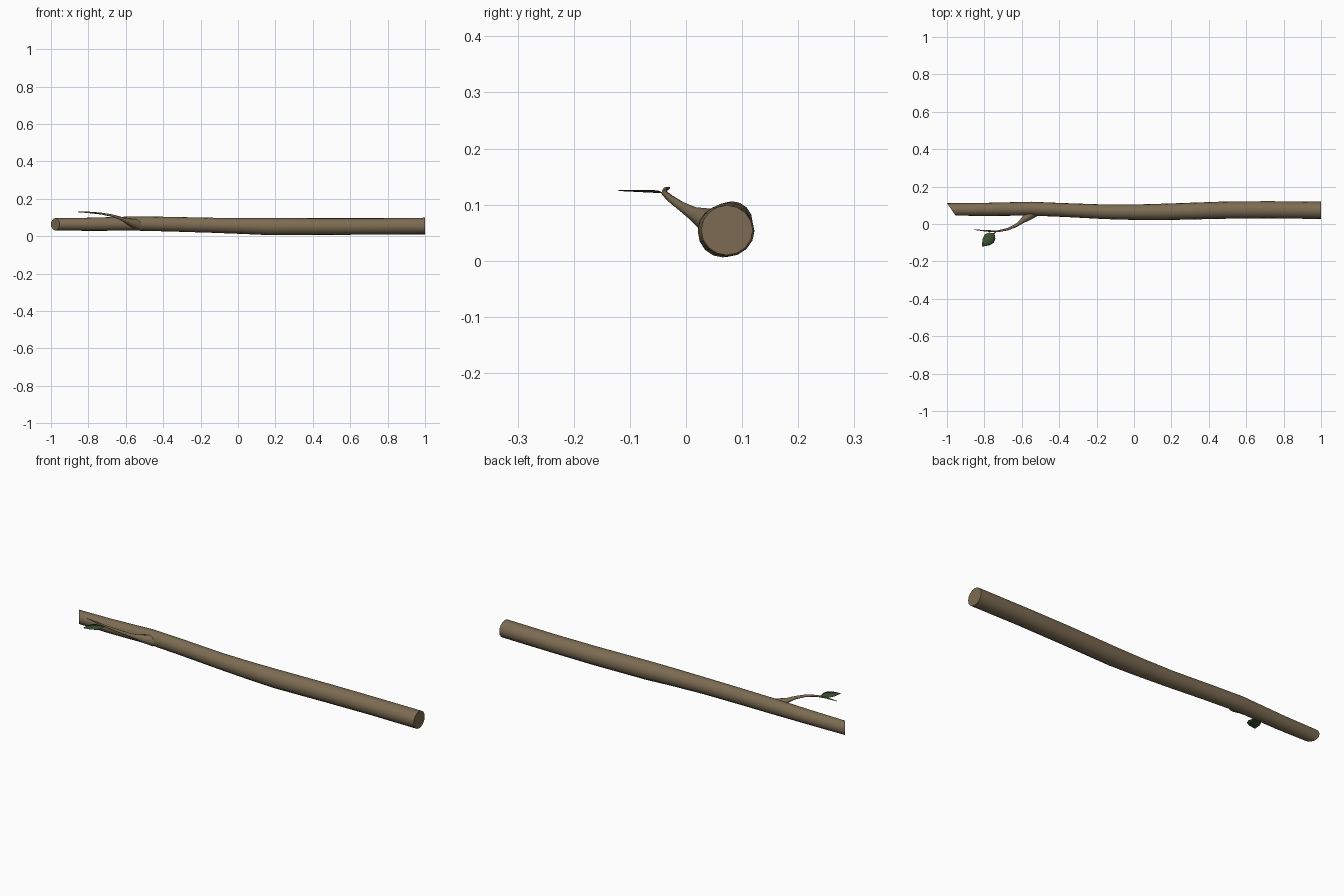
import bpy, bmesh, math
from mathutils import Vector

if "Cube" in bpy.data.objects:
    bpy.data.objects.remove(bpy.data.objects["Cube"])


def material(name, rgb):
    m = bpy.data.materials.new(name)
    m.diffuse_color = (*rgb, 1)
    m.use_nodes = True
    m.node_tree.nodes["Principled BSDF"].inputs["Base Color"].default_value = m.diffuse_color
    return m


bark = material("brown bark", (0.20, 0.148, 0.085))
green = material("dark leaf green", (0.045, 0.085, 0.027))


def finish(bm, name, mat, angle=50):
    bmesh.ops.recalc_face_normals(bm, faces=bm.faces)
    me = bpy.data.meshes.new(name)
    bm.to_mesh(me)
    bm.free()
    ob = bpy.data.objects.new(name, me)
    bpy.context.collection.objects.link(ob)
    me.materials.append(mat)
    bpy.context.view_layer.objects.active = ob
    ob.select_set(True)
    bpy.ops.object.shade_smooth_by_angle(angle=math.radians(angle))
    ob.select_set(False)
    return ob


def skin(bm, rings):
    """Join successive vertex rings and cap both ends."""
    loops = [[bm.verts.new(p) for p in r] for r in rings]
    n = len(loops[0])
    for a, b in zip(loops, loops[1:]):
        for i in range(n):
            j = (i + 1) % n
            bm.faces.new((a[i], a[j], b[j], b[i]))
    bm.faces.new(loops[0])
    bm.faces.new(loops[-1])


# Main log: x, centre y, centre z, half width, half height
log = [(-1.00, .078, .064, .033, .033), (-.80, .078, .064, .035, .035),
       (-.55, .082, .068, .037, .038), (-.38, .075, .065, .037, .039),
       (-.15, .065, .059, .039, .040), (.03, .063, .055, .042, .043),
       (.17, .065, .052, .044, .046), (.48, .074, .052, .046, .045),
       (.72, .076, .053, .046, .044), (1.00, .073, .0545, .046, .0445)]
rings = []
for k, (x, cy, cz, ry, rz) in enumerate(log):
    ring = []
    for i in range(16):
        a = math.tau * i / 16
        c, s = math.cos(a), math.sin(a)
        slant = 0.023 * (1 - c) if k == 0 else 0   # obliquely cut thin end
        ring.append((x + slant, cy + ry * c, cz + rz * s))
    rings.append(ring)
bm = bmesh.new()
skin(bm, rings)
finish(bm, "log", bark)

# Side twig: point and radius, flared where it leaves the log
twig = [((-.535, .066, .062), .030), ((-.572, .036, .073), .021),
        ((-.600, .015, .083), .013), ((-.630, -.008, .097), .0085),
        ((-.675, -.028, .111), .0065), ((-.730, -.039, .121), .005),
        ((-.790, -.037, .127), .004), ((-.855, -.030, .130), .0015)]
pts = [Vector(p) for p, r in twig]
rings = []
for i, (p, r) in enumerate(twig):
    t = (pts[min(i + 1, len(pts) - 1)] - pts[max(i - 1, 0)]).normalized()
    u = t.cross(Vector((0, 0, 1))).normalized()
    v = u.cross(t)
    rings.append([pts[i] + r * (u * math.cos(math.tau * k / 8) + v * math.sin(math.tau * k / 8))
                  for k in range(8)])
bm = bmesh.new()
skin(bm, rings)
finish(bm, "side_twig", bark)

# Leaf: thin, slightly folded blade; distance along the midrib and half width
start, end = Vector((-.738, -.040, .121)), Vector((-.812, -.119, .125))
across = (end - start).cross(Vector((0, 0, 1))).normalized()
rows = []
bm = bmesh.new()
for t, w in [(0, .002), (.14, .004), (.28, .024), (.48, .033), (.72, .025), (1, .002)]:
    m = start.lerp(end, t)
    rows.append([bm.verts.new(m + across * w * s + Vector((0, 0, .06 * w * abs(s))))
                 for s in (-1, 0, 1)])
for a, b in zip(rows, rows[1:]):
    for i in range(2):
        bm.faces.new((a[i], a[i + 1], b[i + 1], b[i]))
leaf = finish(bm, "leaf", green)
solid = leaf.modifiers.new("thickness", 'SOLIDIFY')
solid.thickness = 0.0015
solid.offset = 0
